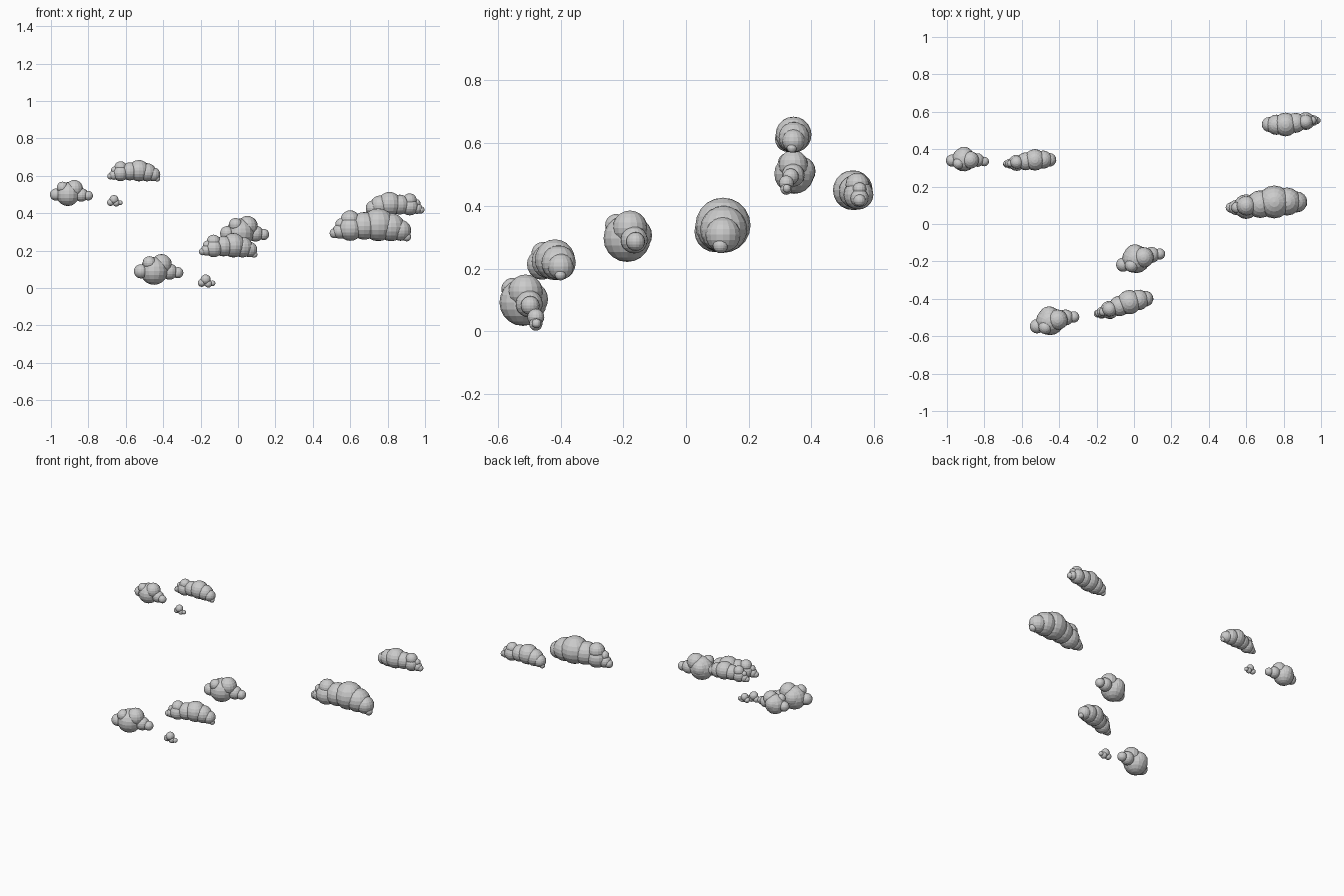
import bpy, bmesh, math
from mathutils import Matrix, Vector

# Puffs of each cloud kind: x, y, z offset from the main puff, radius
ROUND = [
    (0, 0, 0, .075), (-.07, -.027, -.003, .038), (.04, .008, .034, .055),
    (-.025, -.033, .042, .036), (-.005, .025, .01, .055),
    (.083, .02, -.005, .043), (.127, .023, -.01, .03),
]
LONG = [
    (0, 0, 0, .088), (-.075, -.012, -.006, .074), (-.15, -.025, -.02, .066),
    (-.15, -.02, .025, .052), (-.2, -.03, .004, .03), (-.205, -.03, -.035, .04),
    (-.233, -.03, -.045, .027), (.068, .002, -.013, .075),
    (.12, 0, -.03, .056), (.152, -.008, -.065, .024),
]
SMALL = [
    (0, 0, 0, .027), (-.021, 0, -.018, .021), (.014, 0, -.022, .021),
    (.037, .002, -.02, .015),
]


def cloud(name, puffs, loc, scale=1.0, turn=0):
    bm = bmesh.new()
    for x, y, z, r in puffs:
        bmesh.ops.create_uvsphere(bm, u_segments=16, v_segments=10, radius=r,
                                  matrix=Matrix.Translation(Vector((x, y, z))))
    me = bpy.data.meshes.new(name)
    bm.to_mesh(me)
    bm.free()
    ob = bpy.data.objects.new(name, me)
    ob.location = loc
    ob.scale = (scale,) * 3
    ob.rotation_euler.z = math.radians(turn)
    bpy.context.collection.objects.link(ob)
    return ob


# Round clouds
cloud("round_cloud_front", ROUND, (-.449, -.52, .092))
cloud("round_cloud_middle", ROUND, (.011, -.188, .296), 1, 2)
cloud("round_cloud_back", ROUND, (-.91, .345, .502), .85, -16)

# Long clouds
cloud("long_cloud_right", LONG, (.75, .118, .338))
cloud("long_cloud_front", LONG, (-.025, -.418, .228), .74, 12)
cloud("long_cloud_back", LONG, (-.53, .343, .627), .65, 0)
cloud("long_cloud_far_right", LONG, (.81, .532, .45), .72, 180)

# Small clouds
cloud("small_cloud_front", SMALL, (-.173, -.479, .045))
cloud("small_cloud_back", SMALL, (-.663, .32, .473), .88)
